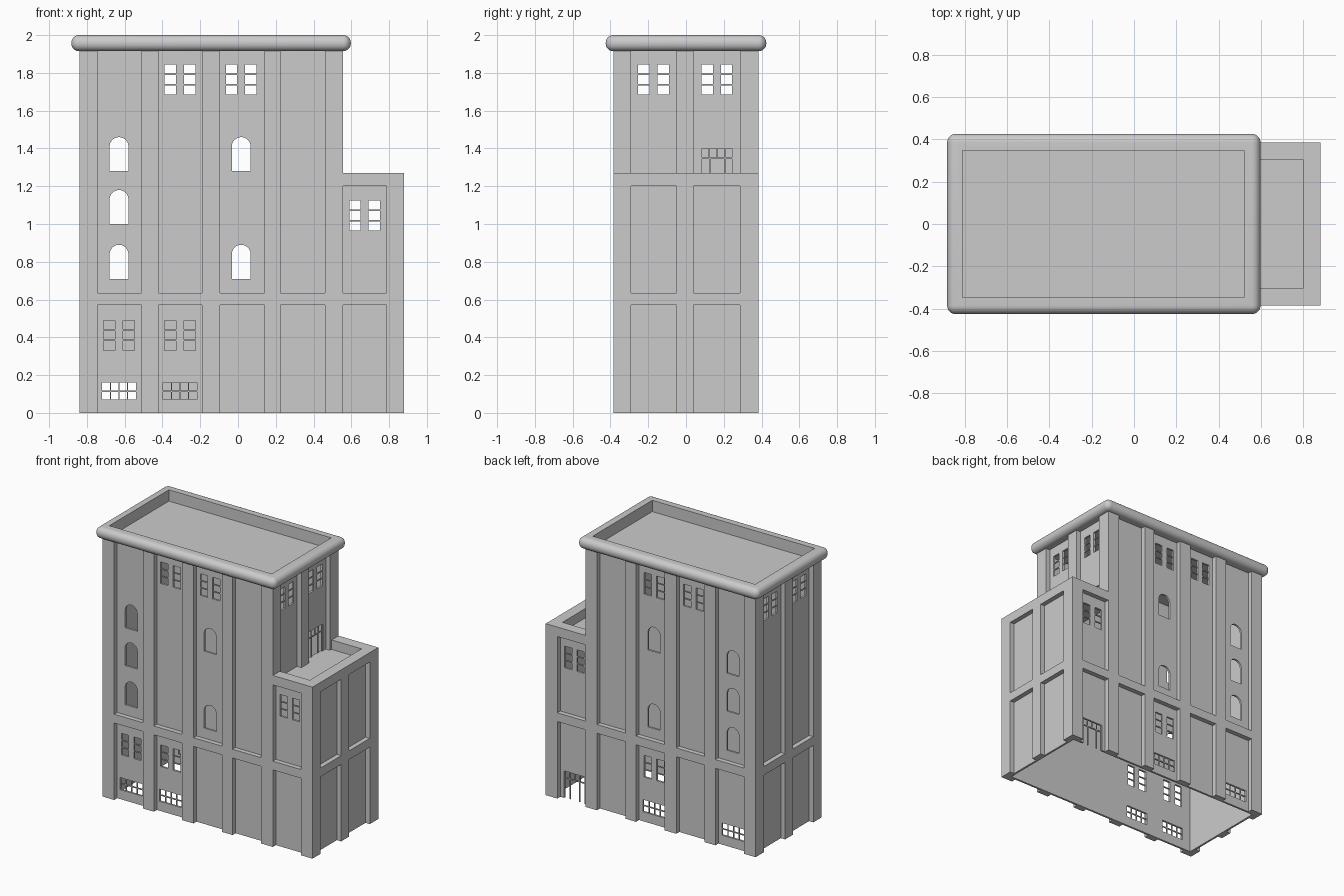
import bpy, bmesh, math

cube = bpy.data.objects.get("Cube")
if cube:
    bpy.data.objects.remove(cube, do_unlink=True)

grey = bpy.data.materials.new("stone_grey")
grey.use_nodes = True
COLOR = (0.6, 0.6, 0.6, 1)
grey.diffuse_color = COLOR
grey.node_tree.nodes["Principled BSDF"].inputs["Base Color"].default_value = COLOR

# Each side maps (along the wall, depth inward, height) to model space
SIDES = {
    "front": lambda u, d, z: (u, d - 0.385, z),
    "back": lambda u, d, z: (u, 0.385 - d, z),
    "left": lambda u, d, z: (d - 0.84, u, z),
    "annex": lambda u, d, z: (0.88 - d, u, z),
    "tower": lambda u, d, z: (0.555 - d, u, z),
}
THICK, RECESS = 0.05, 0.035


def rect(u0, u1, z0, z1):
    return [(u0, z0), (u1, z0), (u1, z1), (u0, z1)]


def prism(bm, side, profile, d0, d1):
    """Extrude a wall-plane profile between two depths."""
    place = SIDES[side]
    a = [bm.verts.new(place(u, d0, z)) for u, z in profile]
    b = [bm.verts.new(place(u, d1, z)) for u, z in profile]
    bm.faces.new(a)
    bm.faces.new(b)
    for i in range(len(a)):
        j = (i + 1) % len(a)
        bm.faces.new((a[i], a[j], b[j], b[i]))


def box(bm, x0, x1, y0, y1, z0, z1):
    prism(bm, "front", rect(x0, x1, z0, z1), y0 + 0.385, y1 + 0.385)


def finish(bm, name):
    bmesh.ops.recalc_face_normals(bm, faces=bm.faces)
    mesh = bpy.data.meshes.new(name)
    bm.to_mesh(mesh)
    bm.free()
    mesh.materials.append(grey)
    obj = bpy.data.objects.new(name, mesh)
    bpy.context.collection.objects.link(obj)
    return obj


def cut(obj, bm):
    """Subtract a temporary cutter and bake the result."""
    cutter = finish(bm, "cutter")
    cutter.hide_render = True
    mod = obj.modifiers.new("cut", 'BOOLEAN')
    mod.operation, mod.solver, mod.object = 'DIFFERENCE', 'EXACT', cutter
    bpy.context.view_layer.update()
    baked = bpy.data.meshes.new_from_object(obj.evaluated_get(bpy.context.evaluated_depsgraph_get()))
    obj.modifiers.clear()
    obj.data = baked
    bpy.data.objects.remove(cutter, do_unlink=True)


bars = bmesh.new()


def bar(side, u0, u1, z0, z1):
    prism(bars, side, rect(u0, u1, z0, z1), 0.039, 0.046)


def grid_opening(bm, side, u, z, w, h, cols, rows):
    """Rectangular opening divided by thin bars."""
    prism(bm, side, rect(u - w / 2, u + w / 2, z, z + h), 0.02, 0.07)
    for i in range(1, cols):
        c = u - w / 2 + w * i / cols
        bar(side, c - 0.003, c + 0.003, z, z + h)
    for i in range(1, rows):
        c = z + h * i / rows
        bar(side, u - w / 2, u + w / 2, c - 0.004, c + 0.004)


def window(bm, side, u, z):
    for s in (-1, 1):
        grid_opening(bm, side, u + s * 0.051, z, 0.06, 0.16, 1, 3)


def grille(bm, side, u, z):
    grid_opening(bm, side, u, z, 0.182, 0.09, 4, 2)


def arch(bm, side, u, z):
    r = 0.05
    top = [(u + r * math.cos(math.pi * i / 12), z + 0.13 + r * math.sin(math.pi * i / 12))
           for i in range(13)]
    prism(bm, side, [(u - r, z), (u + r, z)] + top, 0.02, 0.07)


def door(bm, side, u, z):
    w = 0.085
    prism(bm, side, rect(u - w, u + w, z - 0.001, z + 0.2), 0.02, 0.07)
    bar(side, u - w, u + w, z + 0.145, z + 0.153)
    for k in (-0.5, 0, 0.5):
        c = u + k * w
        bar(side, c - 0.003, c + 0.003, z + 0.15, z + 0.2)
    for s in (-1, 1):
        c = u + s * 0.039
        bar(side, c - 0.004, c + 0.004, z, z + 0.15)
        c = u + s * (w - 0.003)
        bar(side, c - 0.003, c + 0.003, z, z + 0.2)


def wall(name, side, u0, u1, z0, z1, panels, openings):
    """Wall with recessed panels in two storeys and cut openings."""
    bm = bmesh.new()
    prism(bm, side, rect(u0, u1, z0, z1), 0, THICK)
    obj = finish(bm, name)
    bm = bmesh.new()
    for a, b in panels:
        if z0 == 0:
            prism(bm, side, rect(a, b, -0.1, 0.57), -0.1, RECESS)
        prism(bm, side, rect(a, b, max(0.635, z0 - 0.1), z1 + 0.1), -0.1, RECESS)
    cut(obj, bm)
    if openings:
        bm = bmesh.new()
        for make, u, z in openings:
            make(bm, side, u, z)
        cut(obj, bm)


# Column centres and panel spans
A, B, C, ANNEX = -0.63, -0.307, 0.017, 0.67
main_panels = [(-0.745, -0.51), (-0.42, -0.19), (-0.095, 0.14), (0.225, 0.46)]
side_panels = [(-0.29, -0.05), (0.04, 0.285)]
WALL_TOP, TERRACE = 1.915, 1.2

shared = [(window, B, 1.685), (window, C, 1.685)]
shared += [(arch, A, z) for z in (0.71, 1.0, 1.28)]
shared += [(arch, C, z) for z in (0.71, 1.28)]
side_windows = [(window, -0.172, 1.685), (window, 0.163, 1.685)]

# Main tower walls
wall("front_wall", "front", -0.84, 0.555, 0, WALL_TOP, main_panels,
     shared + [(window, A, 0.33), (window, B, 0.33), (grille, A, 0.07), (grille, B, 0.07)])
wall("back_wall", "back", -0.84, 0.555, 0, WALL_TOP, main_panels,
     shared + [(window, C, 0.33), (grille, C, 0.07), (grille, A, 0.07)])
wall("left_end_wall", "left", -0.335, 0.335, 0, WALL_TOP, side_panels, side_windows)
wall("tower_end_wall", "tower", -0.335, 0.335, TERRACE, WALL_TOP, side_panels,
     side_windows + [(door, 0.165, TERRACE)])

# Lower annex walls
annex_panel = [(0.555, 0.785)]
wall("annex_front_wall", "front", 0.555, 0.88, 0, TERRACE, annex_panel, [(window, ANNEX, 0.965)])
wall("annex_back_wall", "back", 0.555, 0.88, 0, TERRACE, annex_panel,
     [(window, ANNEX, 0.965), (door, ANNEX, 0)])
wall("annex_end_wall", "annex", -0.335, 0.335, 0, TERRACE, side_panels, [])

finish(bars, "window_bars")

# Roof and terrace floors
bm = bmesh.new()
box(bm, -0.81, 0.52, -0.35, 0.35, 1.895, 1.916)
finish(bm, "roof_floor")
bm = bmesh.new()
box(bm, 0.505, 0.845, -0.35, 0.35, 1.185, TERRACE)
finish(bm, "terrace_floor")

# Terrace parapet
bm = bmesh.new()
box(bm, 0.555, 0.88, -0.385, 0.385, TERRACE, 1.27)
parapet = finish(bm, "terrace_parapet")
bm = bmesh.new()
box(bm, 0.5, 0.80, -0.303, 0.303, 1.1, 1.4)
cut(parapet, bm)

# Rounded roof rim
bm = bmesh.new()
box(bm, -0.882, 0.597, -0.425, 0.425, WALL_TOP, 2.0)
bmesh.ops.recalc_face_normals(bm, faces=bm.faces)
bmesh.ops.bevel(bm, geom=bm.edges[:], offset=0.04, segments=8, profile=0.5, affect='EDGES')
rim = finish(bm, "roof_rim")
bm = bmesh.new()
box(bm, -0.81, 0.52, -0.348, 0.348, 1.8, 2.1)
cut(rim, bm)
bpy.ops.object.select_all(action='DESELECT')
rim.select_set(True)
bpy.context.view_layer.objects.active = rim
bpy.ops.object.shade_smooth_by_angle(angle=math.radians(35))
